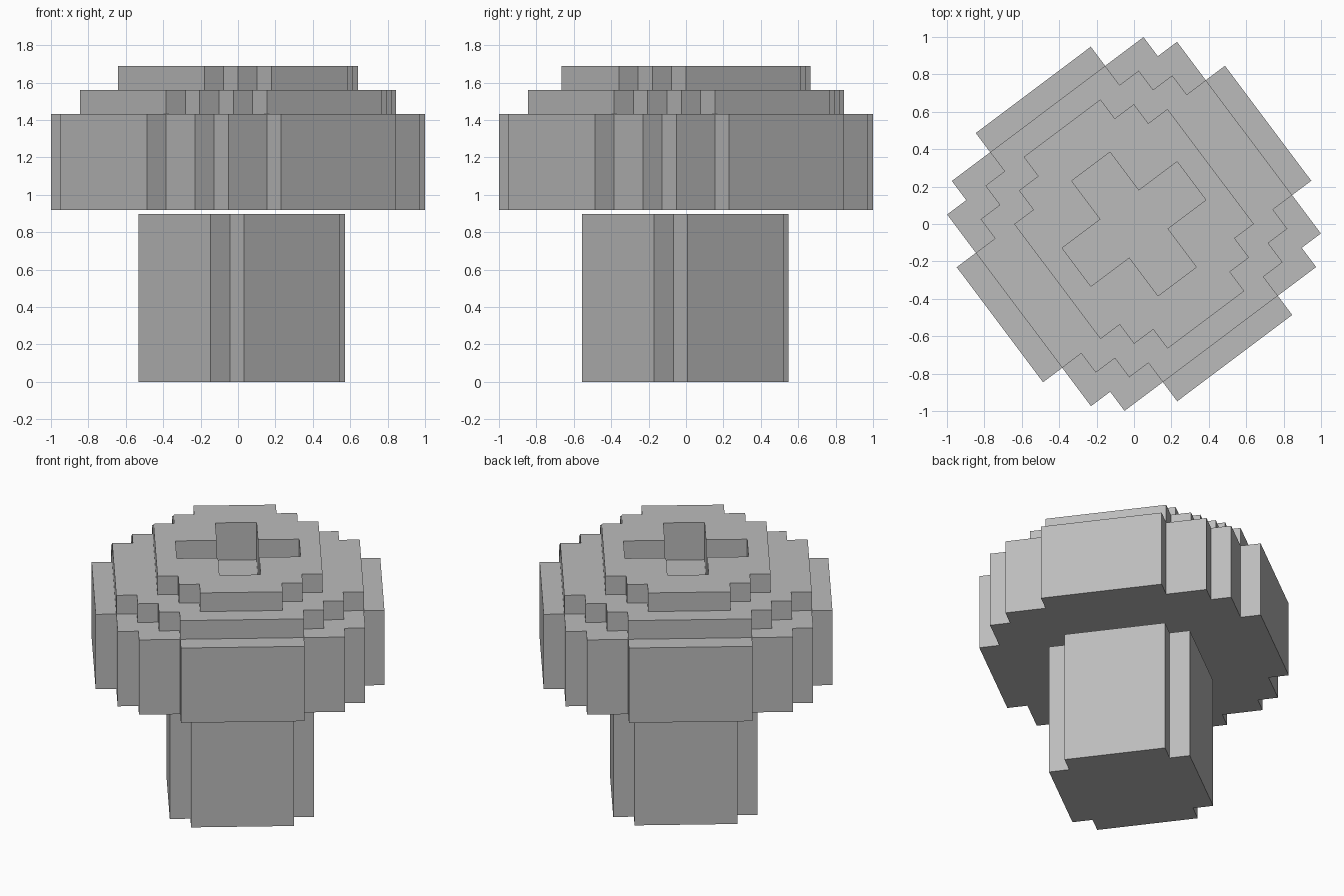
import bpy, bmesh, math
from mathutils import Vector, Matrix

if "Cube" in bpy.data.objects:
    bpy.data.objects.remove(bpy.data.objects["Cube"])

U = 0.1281                  # size of one block
TURN = math.radians(36.9)   # whole model is turned about z

# darker grey for every part
grey = bpy.data.materials.new("dark_grey")
grey.diffuse_color = (0.5, 0.5, 0.5, 1.0)
grey.use_nodes = True
grey.node_tree.nodes["Principled BSDF"].inputs["Base Color"].default_value = grey.diffuse_color


def inside(x, y, rects):
    return any(abs(x) < a and abs(y) < b for a, b in rects)


def block_object(name, layers, location, hole=None, hole_from=0):
    """Block-built solid: each layer is a union of centred rectangles
    (half width, half depth); only the outer skin is kept."""
    shift = layers[0][0][0] % 1     # odd widths sit half a block over
    cells = set()
    for k, rects in enumerate(layers):
        for i in range(-8, 8):
            for j in range(-8, 8):
                c = (i + 0.5 - shift, j + 0.5 - shift)
                if inside(*c, rects) and not (
                        hole and k >= hole_from and inside(*c, hole)):
                    cells.add((i, j, k))

    bm = bmesh.new()
    verts = {}

    def vert(p):
        if p not in verts:
            verts[p] = bm.verts.new(
                ((p[0] - shift) * U, (p[1] - shift) * U, p[2] * U))
        return verts[p]

    for cell in cells:
        for axis in range(3):
            for side in (0, 1):
                near = list(cell)
                near[axis] += 2 * side - 1
                if tuple(near) in cells:
                    continue
                a, b = (axis + 1) % 3, (axis + 2) % 3
                quad = []
                for da, db in ((0, 0), (1, 0), (1, 1), (0, 1)):
                    p = list(cell)
                    p[axis] += side
                    p[a] += da
                    p[b] += db
                    quad.append(vert(tuple(p)))
                bm.faces.new(quad if side else quad[::-1])

    # merge flat areas into clean large faces
    bmesh.ops.dissolve_limit(bm, angle_limit=0.01,
                             verts=bm.verts[:], edges=bm.edges[:])
    bm.transform(Matrix.Translation(Vector(location))
                 @ Matrix.Rotation(TURN, 4, 'Z'))
    mesh = bpy.data.meshes.new(name)
    bm.to_mesh(mesh)
    bm.free()
    mesh.materials.append(grey)
    obj = bpy.data.objects.new(name, mesh)
    bpy.context.collection.objects.link(obj)
    return obj


# stem: square column with notched corners, slightly off centre
stem_plan = [(3.5, 2.5), (2.5, 3.5)]
block_object("stem", [stem_plan] * 7, (0.02, -0.004, 0.0))

# cap: thick round base, two stepped tiers, plus-shaped recess in the top
base = [(7, 3), (6, 5), (5, 6), (3, 7)]
middle = [(6, 3), (5, 4), (4, 5), (3, 6)]
top = [(4, 3), (3, 4), (2, 5)]
plus = [(3, 1), (1, 3)]
block_object("cap", [base] * 4 + [middle, top], (0.0, 0.0, 0.919),
             hole=plus, hole_from=4)
